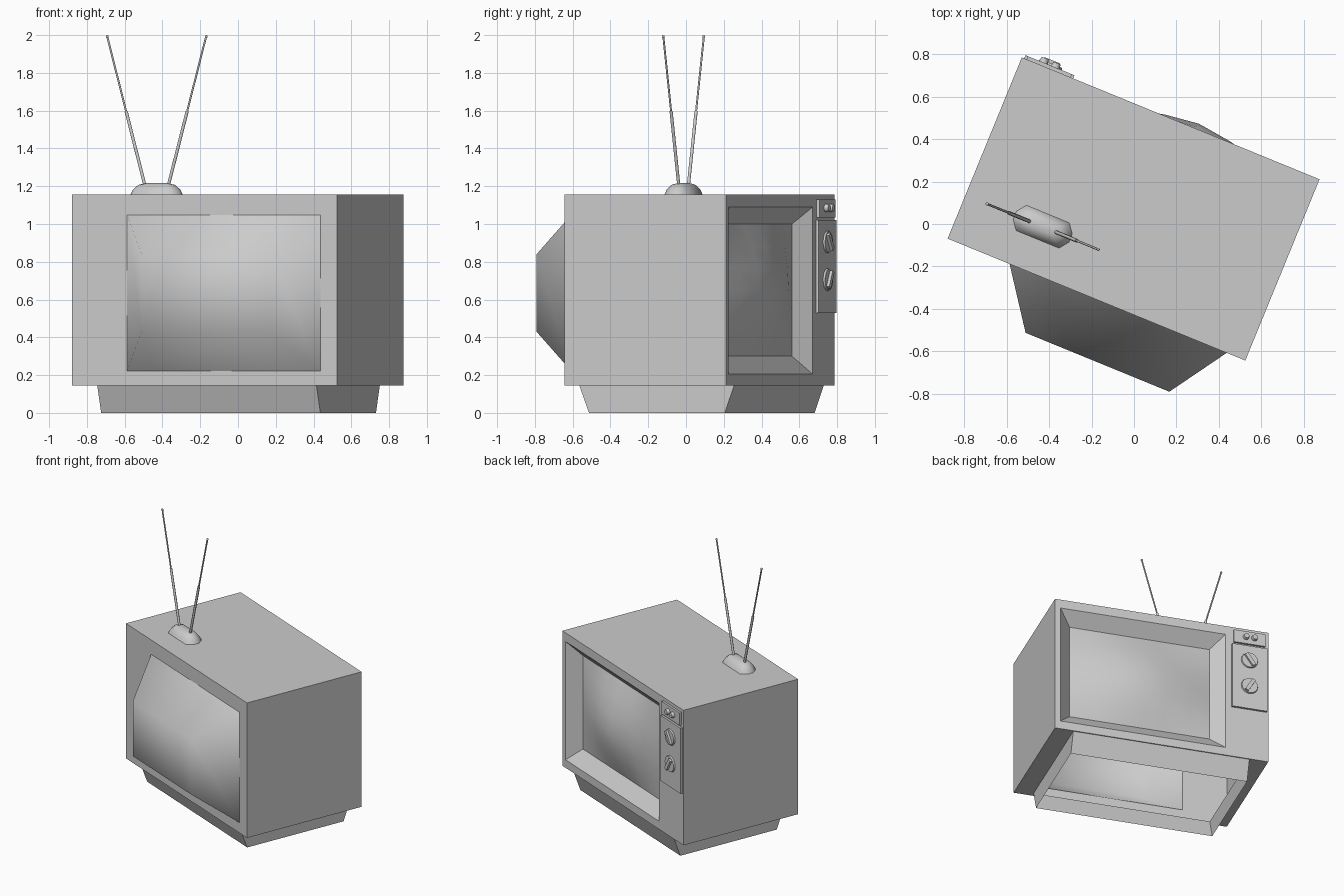
import bpy, bmesh, math
from mathutils import Matrix, Vector

if "Cube" in bpy.data.objects:
    bpy.data.objects.remove(bpy.data.objects["Cube"])

# Whole set is turned about z; parts are modelled square (screen towards local +y)
PLACE = Matrix.Translation((-0.002, 0.071, 0)) @ Matrix.Rotation(math.radians(-22.27), 4, 'Z')


def finish(name, bm, smooth=None):
    bmesh.ops.recalc_face_normals(bm, faces=bm.faces)
    bm.transform(PLACE)
    me = bpy.data.meshes.new(name)
    bm.to_mesh(me)
    bm.free()
    ob = bpy.data.objects.new(name, me)
    bpy.context.collection.objects.link(ob)
    if smooth:
        for o in bpy.context.selected_objects:
            o.select_set(False)
        bpy.context.view_layer.objects.active = ob
        ob.select_set(True)
        bpy.ops.object.shade_smooth_by_angle(angle=math.radians(smooth))
    return ob


def rect_y(x0, x1, z0, z1, y):
    return [(x0, y, z0), (x1, y, z0), (x1, y, z1), (x0, y, z1)]


def rect_z(x0, x1, y0, y1, z):
    return [(x0, y0, z), (x1, y0, z), (x1, y1, z), (x0, y1, z)]


def loft(bm, loops, cap_end=False):
    rings = [[bm.verts.new(p) for p in loop] for loop in loops]
    for a, b in zip(rings, rings[1:]):
        n = len(a)
        for i in range(n):
            bm.faces.new((a[i], a[(i + 1) % n], b[(i + 1) % n], b[i]))
    if cap_end:
        bm.faces.new(rings[-1])


def box(bm, x0, x1, y0, y1, z0, z1):
    m = Matrix.Translation(((x0 + x1) / 2, (y0 + y1) / 2, (z0 + z1) / 2))
    bmesh.ops.create_cube(bm, size=1, matrix=m @ Matrix.Diagonal((x1 - x0, y1 - y0, z1 - z0, 1)))


def rod(bm, a, b, r0, r1, seg=8):
    a, b = Vector(a), Vector(b)
    d = b - a
    m = Matrix.Translation((a + b) / 2) @ d.to_track_quat('Z', 'Y').to_matrix().to_4x4()
    bmesh.ops.create_cone(bm, cap_ends=True, segments=seg, radius1=r0, radius2=r1,
                          depth=d.length, matrix=m)


W, D, Z0, Z1 = 0.759, 0.462, 0.145, 1.155
TUBE = (-0.443, 0.664, 0.222, 1.048)

# Cabinet shell: rear opening, walls, then sloped screen surround
bm = bmesh.new()
loft(bm, [rect_y(*TUBE, -D), rect_y(-W, W, Z0, Z1, -D), rect_y(-W, W, Z0, Z1, D),
          rect_y(-0.455, 0.72, 0.205, 1.09, D), rect_y(-0.365, 0.63, 0.30, 1.0, 0.38)])
# Replace the solid underside by a rim around the hollow plinth
under = [f for f in bm.faces if all(abs(v.co.z - Z0) < 1e-5 for v in f.verts)]
bmesh.ops.delete(bm, geom=under, context='FACES_ONLY')
loft(bm, [rect_z(-W, W, -D, D, Z0), rect_z(-0.627, 0.627, -0.43, 0.455, Z0)])
bmesh.ops.remove_doubles(bm, verts=bm.verts, dist=1e-4)
finish("cabinet", bm)

# Hollow plinth, tapering front and rear
bm = bmesh.new()
loft(bm, [rect_z(-0.627, 0.627, -0.43, 0.455, Z0), rect_z(-0.627, 0.627, -0.375, 0.402, 0)])
finish("plinth", bm)

# Picture tube housing behind the cabinet
bm = bmesh.new()
loft(bm, [rect_y(*TUBE, -D), rect_y(-0.25, 0.483, 0.43, 0.84, -0.734)], cap_end=True)
finish("tube_housing", bm, 80)

# Bulging screen
bm = bmesh.new()
cx, cz, hx, hz = 0.1325, 0.65, 0.4975, 0.35
bmesh.ops.create_grid(bm, x_segments=6, y_segments=6, size=1)
for v in bm.verts:
    s, t = v.co.x, v.co.y
    bulge = (1 - abs(s) ** 1.5) * (1 - abs(t) ** 1.7)
    v.co = (cx + s * hx, 0.38 + 0.109 * bulge, cz + t * hz)
finish("screen", bm, 60)

# Control panels
bm = bmesh.new()
box(bm, -0.747, -0.498, 0.455, 0.478, 0.53, 1.02)
finish("dial_panel", bm)
bm = bmesh.new()
box(bm, -0.735, -0.51, 0.455, 0.478, 1.035, 1.13)
finish("switch_panel", bm)

# Dials with grip bars
for name, z, tilt in (("upper_dial", 0.905, 35), ("lower_dial", 0.705, -30)):
    bm = bmesh.new()
    rod(bm, (-0.62, 0.476, z), (-0.62, 0.488, z), 0.06, 0.056, 16)
    grip = bmesh.ops.create_cube(bm, size=1)['verts']
    m = (Matrix.Translation((-0.62, 0.493, z)) @ Matrix.Rotation(math.radians(tilt), 4, 'Y')
         @ Matrix.Diagonal((0.026, 0.022, 0.1, 1)))
    bmesh.ops.transform(bm, matrix=m, verts=grip)
    finish(name, bm, 30)

# Small knobs
for i, x in enumerate((-0.595, -0.655)):
    bm = bmesh.new()
    rod(bm, (x, 0.476, 1.085), (x, 0.5, 1.085), 0.022, 0.018, 12)
    finish(f"small_knob_{i + 1}", bm, 30)

# Antenna foot: stacked octagons
AX, AY = -0.365, -0.24


def octagon(a, b, z):
    q = [(a, b * 0.33), (a * 0.77, b)]
    pts = q + [(-x, y) for x, y in reversed(q)]
    pts += [(-x, -y) for x, y in pts]
    return [(AX + x, AY + y, z) for x, y in pts]


bm = bmesh.new()
loft(bm, [octagon(0.143, 0.065, 1.153), octagon(0.128, 0.056, 1.182),
          octagon(0.1, 0.038, 1.207), octagon(0.06, 0.018, 1.216)], cap_end=True)
finish("antenna_foot", bm, 60)

# Antenna rods: pivot ball, two telescoping sections, tip
for name, s in (("left_antenna_rod", -1), ("right_antenna_rod", 1)):
    bm = bmesh.new()
    a = Vector((AX + s * 0.066, AY, 1.2))
    b = Vector((AX + s * 0.283, AY, 1.993))
    mid = a.lerp(b, 0.5)
    rod(bm, a, mid, 0.009, 0.009)
    rod(bm, mid, b, 0.0055, 0.0055)
    for p, r in ((a, 0.017), (b, 0.008)):
        bmesh.ops.create_uvsphere(bm, u_segments=8, v_segments=6, radius=r,
                                  matrix=Matrix.Translation(p))
    finish(name, bm, 50)
